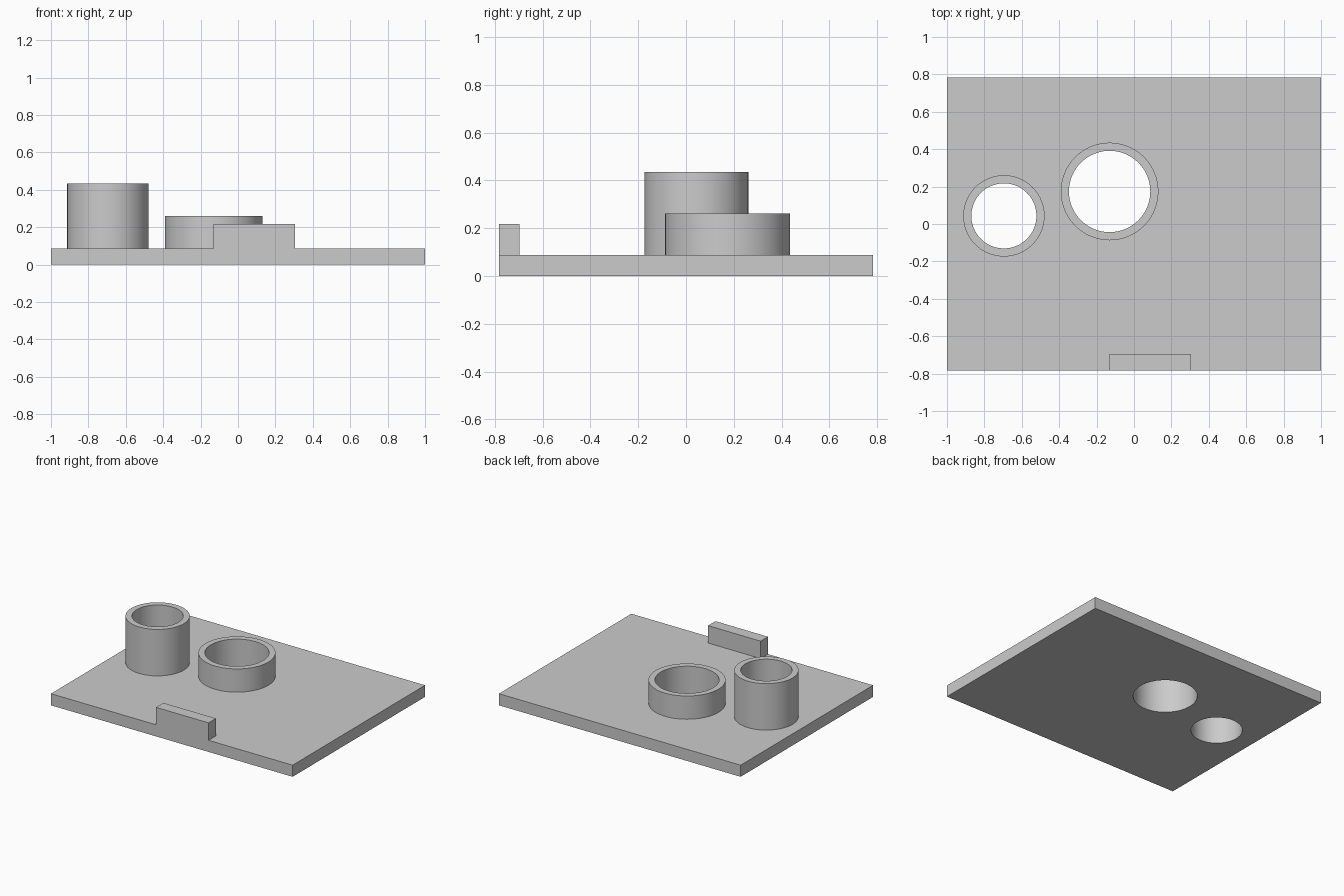
import bpy
import bmesh
import math
from mathutils import Vector

default = bpy.data.objects.get("Cube")
if default:
    bpy.data.objects.remove(default, do_unlink=True)

U = 2 / 46            # design unit: the plate is 46 x 36 units
SEGMENTS = 96
PLATE_TOP = 2 * U

grey = bpy.data.materials.new("light_grey")
grey.use_nodes = True
colour = (0.6, 0.6, 0.6, 1)
grey.diffuse_color = colour
grey.node_tree.nodes["Principled BSDF"].inputs["Base Color"].default_value = colour


def finish(name, bm):
    bmesh.ops.recalc_face_normals(bm, faces=bm.faces)
    mesh = bpy.data.meshes.new(name)
    bm.to_mesh(mesh)
    bm.free()
    mesh.materials.append(grey)
    obj = bpy.data.objects.new(name, mesh)
    bpy.context.collection.objects.link(obj)
    return obj


def activate(obj):
    bpy.ops.object.select_all(action="DESELECT")
    obj.select_set(True)
    bpy.context.view_layer.objects.active = obj


def box(name, low, high, open_bottom=False):
    low, high = Vector(low), Vector(high)
    bm = bmesh.new()
    bmesh.ops.create_cube(bm, size=1)
    bmesh.ops.scale(bm, vec=high - low, verts=bm.verts)
    bmesh.ops.translate(bm, vec=(low + high) / 2, verts=bm.verts)
    bm.normal_update()
    if open_bottom:
        bottom = [f for f in bm.faces if f.normal.z < -0.9]
        bmesh.ops.delete(bm, geom=bottom, context="FACES_ONLY")
    return finish(name, bm)


def tube(name, x, y, outer, inner, top):
    # Outer wall, rim and bore spun from a three-sided profile
    bm = bmesh.new()
    profile = [(outer, PLATE_TOP), (outer, top), (inner, top), (inner, PLATE_TOP)]
    verts = [bm.verts.new((x + r, y, z)) for r, z in profile]
    edges = [bm.edges.new(pair) for pair in zip(verts, verts[1:])]
    bmesh.ops.spin(bm, geom=verts + edges, cent=(x, y, 0), axis=(0, 0, 1),
                   angle=math.tau, steps=SEGMENTS, use_merge=False)
    bmesh.ops.remove_doubles(bm, verts=bm.verts, dist=1e-5)
    obj = finish(name, bm)
    activate(obj)
    bpy.ops.object.shade_smooth_by_angle(angle=math.radians(30))
    return obj


def drill(target, x, y, radius):
    bm = bmesh.new()
    bmesh.ops.create_cone(bm, cap_ends=True, segments=SEGMENTS,
                          radius1=radius, radius2=radius, depth=1)
    bmesh.ops.translate(bm, vec=(x, y, 0), verts=bm.verts)
    cutter = finish("hole_cutter", bm)
    cutter.hide_render = True
    mod = target.modifiers.new("hole", "BOOLEAN")
    mod.operation = "DIFFERENCE"
    mod.solver = "EXACT"
    mod.object = cutter
    activate(target)
    bpy.ops.object.modifier_apply(modifier=mod.name)
    bpy.data.objects.remove(cutter, do_unlink=True)


# Base plate
plate = box("base_plate", (-1, -18 * U, 0), (1, 18 * U, PLATE_TOP))

# Tubes that open right through the plate: x, y, outer, inner, top in units
for name, *sizes in (("tall_tube", -16, 1, 5, 4, 10),
                     ("wide_tube", -3, 4, 6, 5, 6)):
    x, y, outer, inner, top = (s * U for s in sizes)
    drill(plate, x, y, inner)
    tube(name, x, y, outer, inner, top)
activate(plate)
bpy.ops.object.shade_smooth_by_angle(angle=math.radians(30))

# Upright tab on the front edge
box("front_tab", (-3 * U, -18 * U, PLATE_TOP), (7 * U, -16 * U, 5 * U),
    open_bottom=True)
